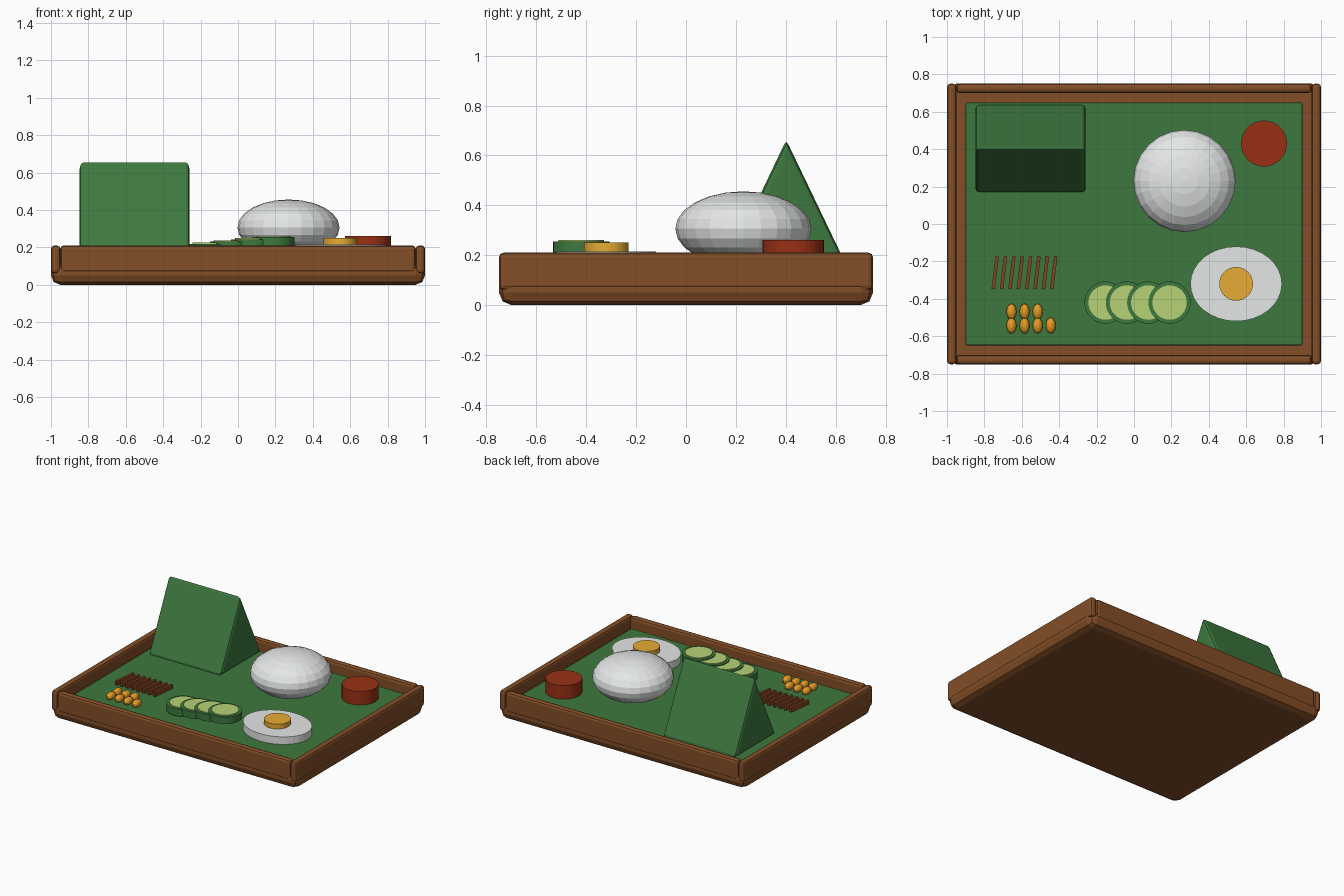
import bpy, bmesh, math
from mathutils import Matrix

if "Cube" in bpy.data.objects:
    bpy.data.objects.remove(bpy.data.objects["Cube"])


def material(name, r, g, b):
    m = bpy.data.materials.new(name)
    m.diffuse_color = (r, g, b, 1)
    m.use_nodes = True
    m.node_tree.nodes["Principled BSDF"].inputs["Base Color"].default_value = m.diffuse_color
    return m


WOOD = material("wood_brown", 0.23, 0.077, 0.02)
GREEN = material("leaf_green", 0.047, 0.19, 0.05)
WHITE = material("rice_white", 0.83, 0.85, 0.85)
YOLK = material("yolk_yellow", 0.82, 0.42, 0.036)
RED = material("dark_red", 0.32, 0.03, 0.007)
LIME = material("pale_green", 0.47, 0.65, 0.18)
ORANGE = material("corn_orange", 0.87, 0.36, 0.02)
STICK = material("stick_brown", 0.24, 0.06, 0.016)


def finish(name, bm, mat, loc, rot=0, bevel=0, segments=2):
    bmesh.ops.recalc_face_normals(bm, faces=bm.faces)
    me = bpy.data.meshes.new(name)
    bm.to_mesh(me)
    bm.free()
    me.materials.append(mat)
    ob = bpy.data.objects.new(name, me)
    ob.location = loc
    ob.rotation_euler.z = rot
    bpy.context.collection.objects.link(ob)
    if bevel:
        mod = ob.modifiers.new("bevel", 'BEVEL')
        mod.width = bevel
        mod.segments = segments
    return ob


def box(name, size, x, y, z0, mat, bevel=0, rot=0):
    """Box standing on z0."""
    bm = bmesh.new()
    bmesh.ops.create_cube(bm, size=1, matrix=Matrix.Diagonal((*size, 1)))
    return finish(name, bm, mat, (x, y, z0 + size[2] / 2), rot, bevel)


def disc(name, rx, ry, x, y, z0, z1, mat, sides=32):
    """Elliptic cylinder from z0 to z1."""
    bm = bmesh.new()
    bmesh.ops.create_cone(bm, cap_ends=True, segments=sides, radius1=1, radius2=1,
                          depth=z1 - z0, matrix=Matrix.Diagonal((rx, ry, 1, 1)))
    return finish(name, bm, mat, (x, y, (z0 + z1) / 2))


def ball(name, rx, ry, rz, loc, mat, u, v):
    bm = bmesh.new()
    bmesh.ops.create_uvsphere(bm, u_segments=u, v_segments=v, radius=1,
                              matrix=Matrix.Diagonal((rx, ry, rz, 1)))
    return finish(name, bm, mat, loc)


FLOOR = 0.16

# Tray: thick base, four rim boards, green liner
box("tray_base", (2, 1.5, 0.12), 0, 0, 0, WOOD, 0.05)
for s, fb, lr in ((-1, "front", "left"), (1, "back", "right")):
    box(fb + "_rim", (1.9, 0.05, 0.15), 0, s * 0.725, 0.06, WOOD, 0.018)
    box(lr + "_rim", (0.05, 1.5, 0.15), s * 0.975, 0, 0.06, WOOD, 0.018)
box("leaf_liner", (1.8, 1.3, 0.04), 0, 0, 0.12, GREEN, 0.008)

# Wrapped triangular rice block: triangle profile extruded along x
bm = bmesh.new()
profile = [(0.163, FLOOR), (0.643, FLOOR), (0.402, 0.662)]
tri = bm.faces.new([bm.verts.new((-0.848, y, z)) for y, z in profile])
ext = bmesh.ops.extrude_face_region(bm, geom=[tri])
for v in ext["geom"]:
    if isinstance(v, bmesh.types.BMVert):
        v.co.x = -0.258
finish("wrapped_triangle", bm, GREEN, (0, 0, 0), bevel=0.02)

# Rice mound and red pickle
ball("rice_mound", 0.273, 0.273, 0.15, (0.27, 0.23, 0.306), WHITE, 24, 12)
disc("red_pickle", 0.123, 0.123, 0.695, 0.43, FLOOR, 0.26, RED)

# Fried egg
disc("egg_white", 0.245, 0.20, 0.546, -0.32, FLOOR, 0.215, WHITE)
disc("egg_yolk", 0.09, 0.09, 0.546, -0.32, 0.205, 0.25, YOLK)

# Overlapping cucumber slices, each a little higher
for i in range(4):
    x, top = -0.152 + 0.114 * i, 0.219 + 0.012 * i
    disc(f"cucumber_rind_{i}", 0.113, 0.113, x, -0.42, top - 0.05, top, GREEN)
    disc(f"cucumber_flesh_{i}", 0.092, 0.092, x, -0.42, top - 0.002, top + 0.006, LIME)

# Row of thin sticks
for i in range(8):
    box(f"stick_{i}", (0.018, 0.178, 0.03), -0.742 + 0.0447 * i, -0.26, FLOOR,
        STICK, rot=math.radians(-7))

# Corn kernels, two rows
for i in range(7):
    ball(f"corn_{i}", 0.027, 0.043, 0.027,
         (-0.655 + 0.07 * (i % 4), -0.543 + 0.074 * (i // 4), 0.183), ORANGE, 12, 8)
